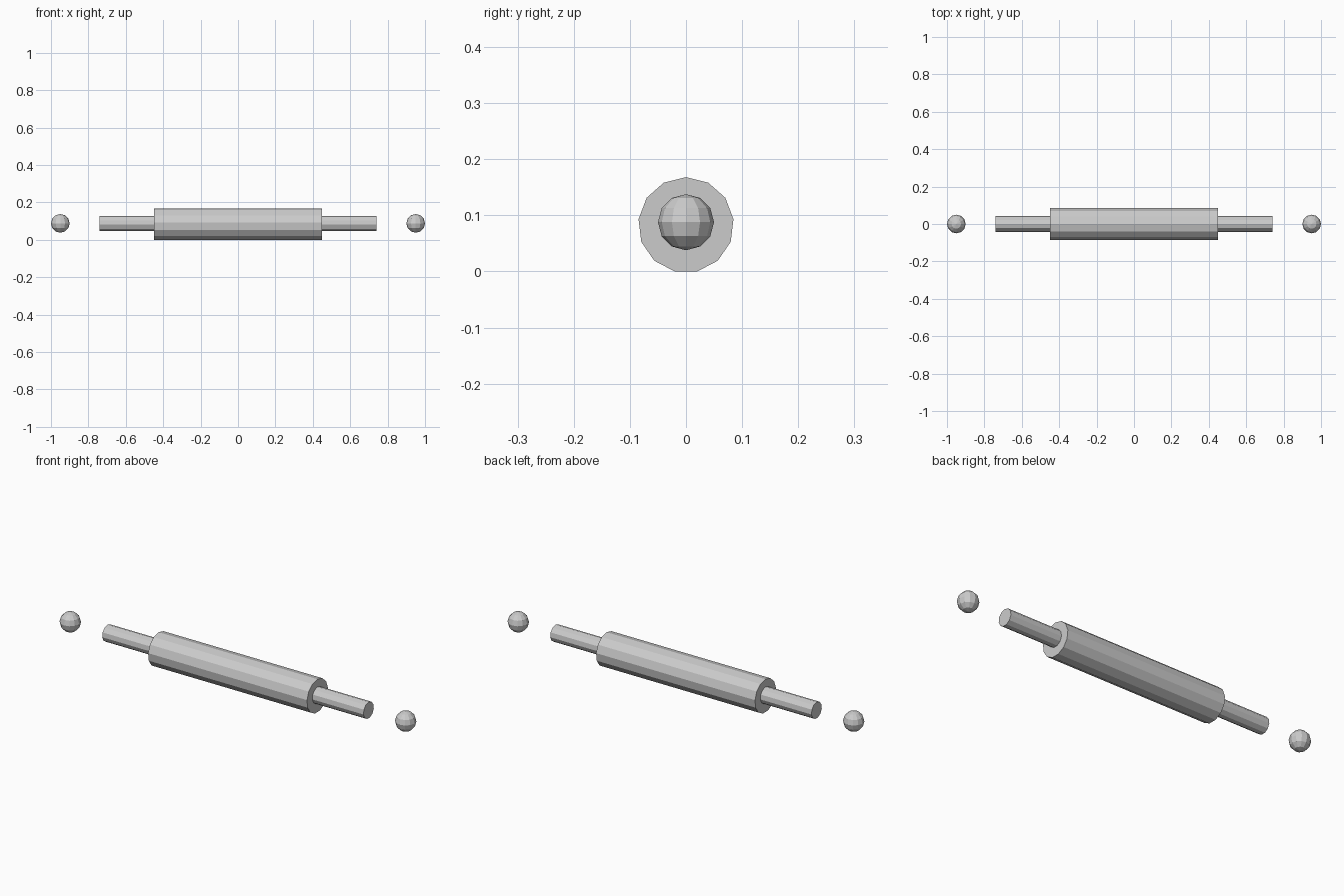
import bpy
import bmesh
import math
from mathutils import Matrix

if "Cube" in bpy.data.objects:
    bpy.data.objects.remove(bpy.data.objects["Cube"])


def add_object(name, bm):
    mesh = bpy.data.meshes.new(name)
    bmesh.ops.recalc_face_normals(bm, faces=bm.faces)
    bm.to_mesh(mesh)
    bm.free()
    obj = bpy.data.objects.new(name, mesh)
    bpy.context.collection.objects.link(obj)
    return obj


def rod(name, x0, x1, radius, z, sides):
    # Capped prism along x, with one corner pointing straight up
    bm = bmesh.new()
    rings = []
    for x in (x0, x1):
        ring = []
        for i in range(sides):
            a = 2 * math.pi * i / sides
            ring.append(bm.verts.new((x, radius * math.sin(a), z + radius * math.cos(a))))
        rings.append(ring)
    for i in range(sides):
        j = (i + 1) % sides
        bm.faces.new((rings[0][i], rings[0][j], rings[1][j], rings[1][i]))
    bm.faces.new(rings[0])
    bm.faces.new(rings[1])
    return add_object(name, bm)


def knob(name, x, z, radius):
    bm = bmesh.new()
    bmesh.ops.create_uvsphere(bm, u_segments=12, v_segments=6, radius=radius,
                              matrix=Matrix.Translation((x, 0, z)))
    return add_object(name, bm)


# Main roller
rod("roller", -0.45, 0.45, 0.0852, 0.0828, 13)

# Handles and detached end knobs on both sides
for side, label in ((-1, "left"), (1, "right")):
    rod(label + "_handle", side * 0.45, side * 0.74, 0.042, 0.0865, 11)
    knob(label + "_end_knob", side * 0.95, 0.0877, 0.05)
